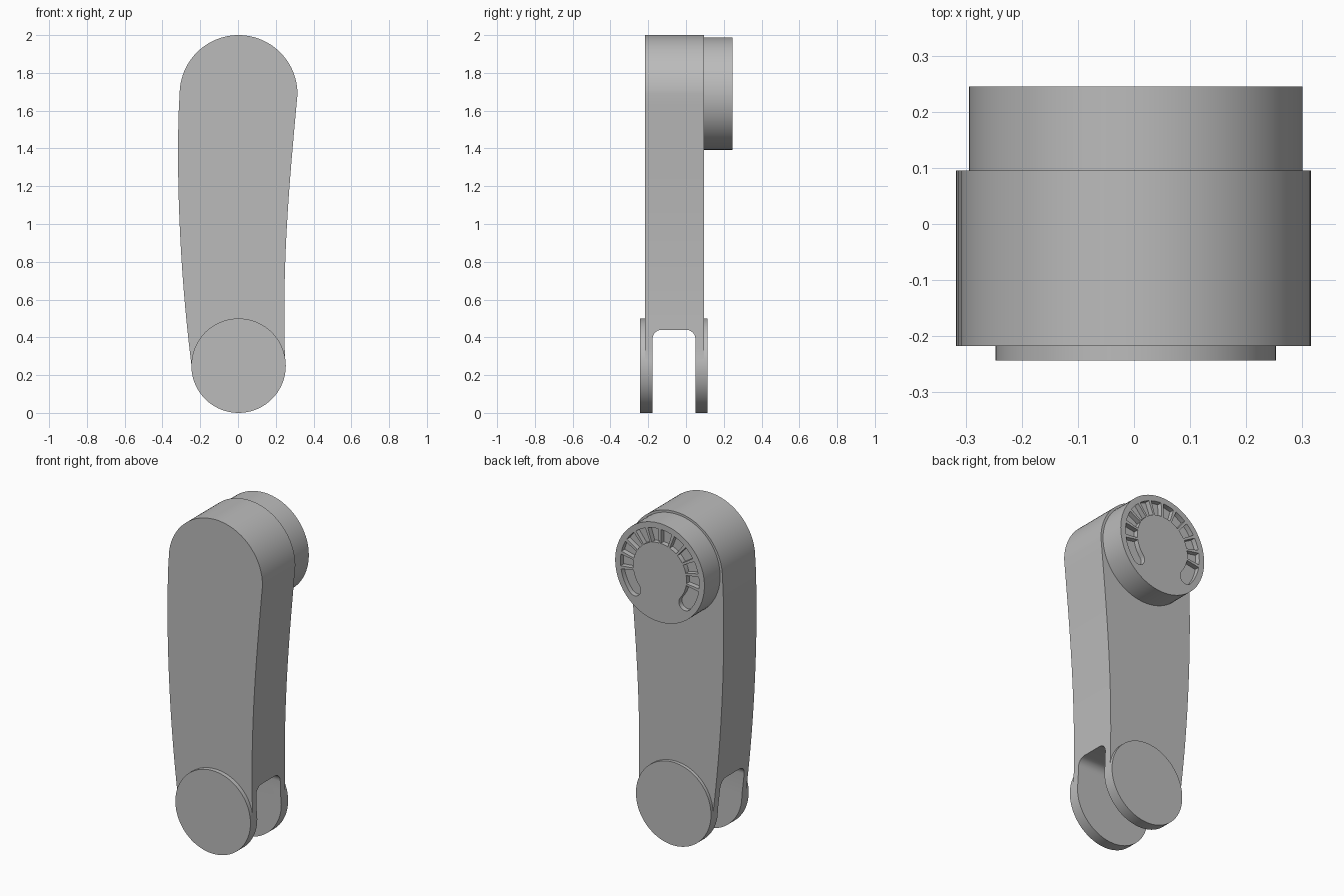
import bpy, bmesh
from math import sin, cos, pi, radians
from mathutils import Vector
from mathutils.geometry import interpolate_bezier

cube = bpy.data.objects.get("Cube")
if cube:
    bpy.data.objects.remove(cube, do_unlink=True)

grey = bpy.data.materials.new("plain grey")
grey.use_nodes = True
colour = (0.5, 0.5, 0.5, 1)
grey.diffuse_color = colour
grey.node_tree.nodes["Principled BSDF"].inputs["Base Color"].default_value = colour


def arc(cx, cz, r, start, end, steps):
    """Points on an arc, angles in degrees."""
    angles = [radians(start + (end - start) * i / steps) for i in range(steps + 1)]
    return [(cx + r * cos(a), cz + r * sin(a)) for a in angles]


def bezier(*points, steps=20):
    p0, h0, h1, p1 = [Vector((x, z, 0)) for x, z in points]
    return [(p.x, p.y) for p in interpolate_bezier(p0, h0, h1, p1, steps)][1:-1]


def prism(name, outlines, lo, hi, along="y"):
    """Extrude closed outlines along y (outline in x, z) or x (outline in y, z)."""
    bm = bmesh.new()
    for outline in outlines:
        place = (lambda a, b, d: (a, d, b)) if along == "y" else (lambda a, b, d: (d, a, b))
        face = bm.faces.new([bm.verts.new(place(a, b, lo)) for a, b in outline])
        moved = bmesh.ops.extrude_face_region(bm, geom=[face])["geom"]
        shift = place(0, 0, hi - lo)
        bmesh.ops.translate(bm, vec=shift, verts=[g for g in moved if isinstance(g, bmesh.types.BMVert)])
    bmesh.ops.recalc_face_normals(bm, faces=bm.faces)
    mesh = bpy.data.meshes.new(name)
    bm.to_mesh(mesh)
    bm.free()
    mesh.materials.append(grey)
    obj = bpy.data.objects.new(name, mesh)
    bpy.context.collection.objects.link(obj)
    return obj


def select(obj):
    bpy.ops.object.select_all(action="DESELECT")
    obj.select_set(True)
    bpy.context.view_layer.objects.active = obj


def combine(target, tool, operation):
    """Apply a boolean and remove the tool."""
    select(target)
    mod = target.modifiers.new(operation.lower(), "BOOLEAN")
    mod.operation, mod.solver, mod.object = operation, "EXACT", tool
    bpy.ops.object.modifier_apply(modifier=mod.name)
    bpy.data.objects.remove(tool, do_unlink=True)


# Tapered arm: round top, curved sides, round foot
CX, TOP_Z, FOOT_Z = 0.003, 1.688, 0.25
outline = arc(CX, TOP_Z, 0.312, 0, 180, 48)
outline += bezier((-0.31, TOP_Z), (-0.33, 1.3), (-0.31, 0.75), (-0.246, FOOT_Z))
outline += arc(CX, FOOT_Z, 0.249, 180, 360, 40)
outline += bezier((0.25, FOOT_Z), (0.23, 0.8), (0.275, 1.25), (0.315, TOP_Z))
arm = prism("arm", [outline], -0.217, 0.095)

# Pivot discs on both sides of the foot
pivot = prism("pivot_discs", [arc(CX, FOOT_Z, 0.25, 0, 360, 72)[:-1]], -0.243, 0.115)
combine(arm, pivot, "UNION")

# Fork slot with rounded upper corners
slot_outline = [(-0.178, -0.1), (0.05, -0.1)]
slot_outline += arc(0.0, 0.39, 0.05, 0, 90, 8) + arc(-0.128, 0.39, 0.05, 90, 180, 8)
combine(arm, prism("slot_cutter", [slot_outline], -0.5, 0.5, "x"), "DIFFERENCE")

# Round dial on the back
dial = prism("dial", [arc(CX, 1.69, 0.297, 0, 360, 72)[:-1]], 0.085, 0.245)

# Ring of pockets in the dial, parted by thin ribs and rounded at both ends
INNER, OUTER, RIBS, END = 0.178, 0.262, 11, -40
MID, CAP = (INNER + OUTER) / 2, (OUTER - INNER) / 2
ribs = [-8 + 196 * i / (RIBS - 1) for i in range(RIBS)]
edges = [END] + ribs + [180 - END]
cells = []
for i, (a, b) in enumerate(zip(edges, edges[1:])):
    first, last = i == 0, i == RIBS
    a += 0 if first else 2
    b -= 0 if last else 2
    cell = arc(CX, 1.69, OUTER, a, b, 6)
    if last:
        x, z = CX + MID * cos(radians(b)), 1.69 + MID * sin(radians(b))
        cell += arc(x, z, CAP, b, b + 180, 10)[1:-1]
    cell += arc(CX, 1.69, INNER, b, a, 6)
    if first:
        x, z = CX + MID * cos(radians(a)), 1.69 + MID * sin(radians(a))
        cell += arc(x, z, CAP, a + 180, a + 360, 10)[1:-1]
    cells.append(cell)
combine(dial, prism("pocket_cutter", cells, 0.215, 0.3), "DIFFERENCE")

for obj in (arm, dial):
    select(obj)
    bpy.ops.object.shade_smooth_by_angle(angle=radians(30))
